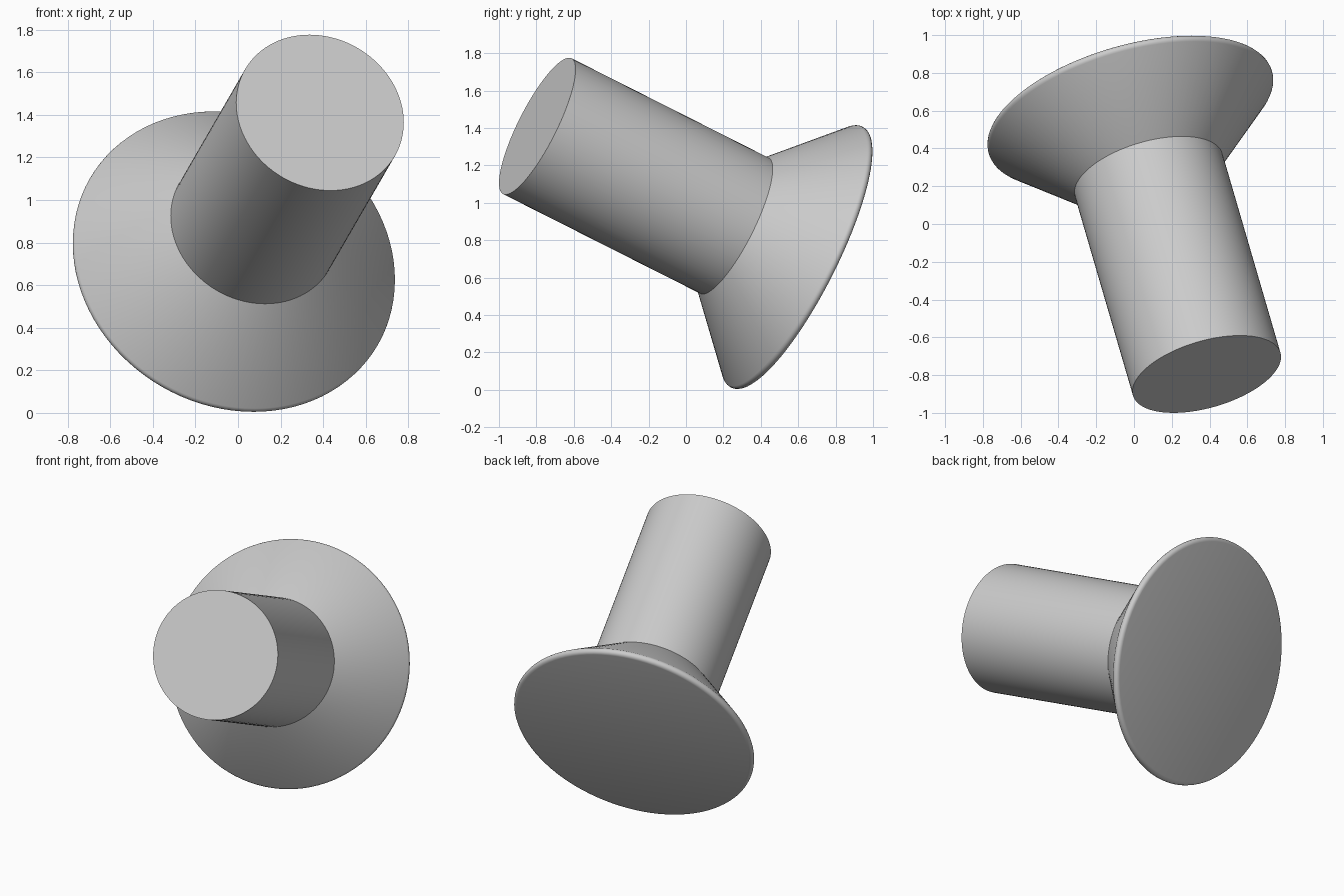
import bpy, bmesh, math
from mathutils import Vector

if "Cube" in bpy.data.objects:
    bpy.data.objects.remove(bpy.data.objects["Cube"])

SEGMENTS = 96
SHAFT_R, SHAFT_LEN = 0.4065, 1.22
RIM_R, RIM_S, RIM_ROUND = 0.757, 1.605, 0.024   # centre and radius of the rounded rim
END_CENTRE = Vector((0.385, -0.795, 1.41))
AXIS = Vector((-0.252, 0.864, -0.436)).normalized()

# Profile (radius, distance along axis): shaft, 45 degree cone, rounded rim, flat back
profile = [(0, 0), (SHAFT_R, 0), (SHAFT_R, SHAFT_LEN)]
for i in range(7):
    a = math.radians(-45 + 135 * i / 6)
    profile.append((RIM_R + RIM_ROUND * math.cos(a), RIM_S + RIM_ROUND * math.sin(a)))
profile.append((0, RIM_S + RIM_ROUND))

# Lathe the profile into one closed body
bm = bmesh.new()
verts = [bm.verts.new((r, 0, s)) for r, s in profile]
edges = [bm.edges.new(pair) for pair in zip(verts, verts[1:])]
bmesh.ops.spin(bm, geom=verts + edges, cent=(0, 0, 0), axis=(0, 0, 1),
               angle=math.tau, steps=SEGMENTS, use_duplicate=False)
bmesh.ops.remove_doubles(bm, verts=bm.verts, dist=1e-5)
bmesh.ops.recalc_face_normals(bm, faces=bm.faces)
mesh = bpy.data.meshes.new("flared_plug")
bm.to_mesh(mesh)
bm.free()

plug = bpy.data.objects.new("flared_plug", mesh)
bpy.context.collection.objects.link(plug)

# Tilt the body along its axis
plug.rotation_mode = 'QUATERNION'
plug.rotation_quaternion = AXIS.to_track_quat('Z', 'Y')
plug.location = END_CENTRE

grey = bpy.data.materials.new("plain_grey")
grey.diffuse_color = (0.6, 0.6, 0.6, 1)
grey.use_nodes = True
grey.node_tree.nodes["Principled BSDF"].inputs["Base Color"].default_value = grey.diffuse_color
mesh.materials.append(grey)

bpy.context.view_layer.objects.active = plug
plug.select_set(True)
bpy.ops.object.shade_smooth_by_angle(angle=math.radians(30))
